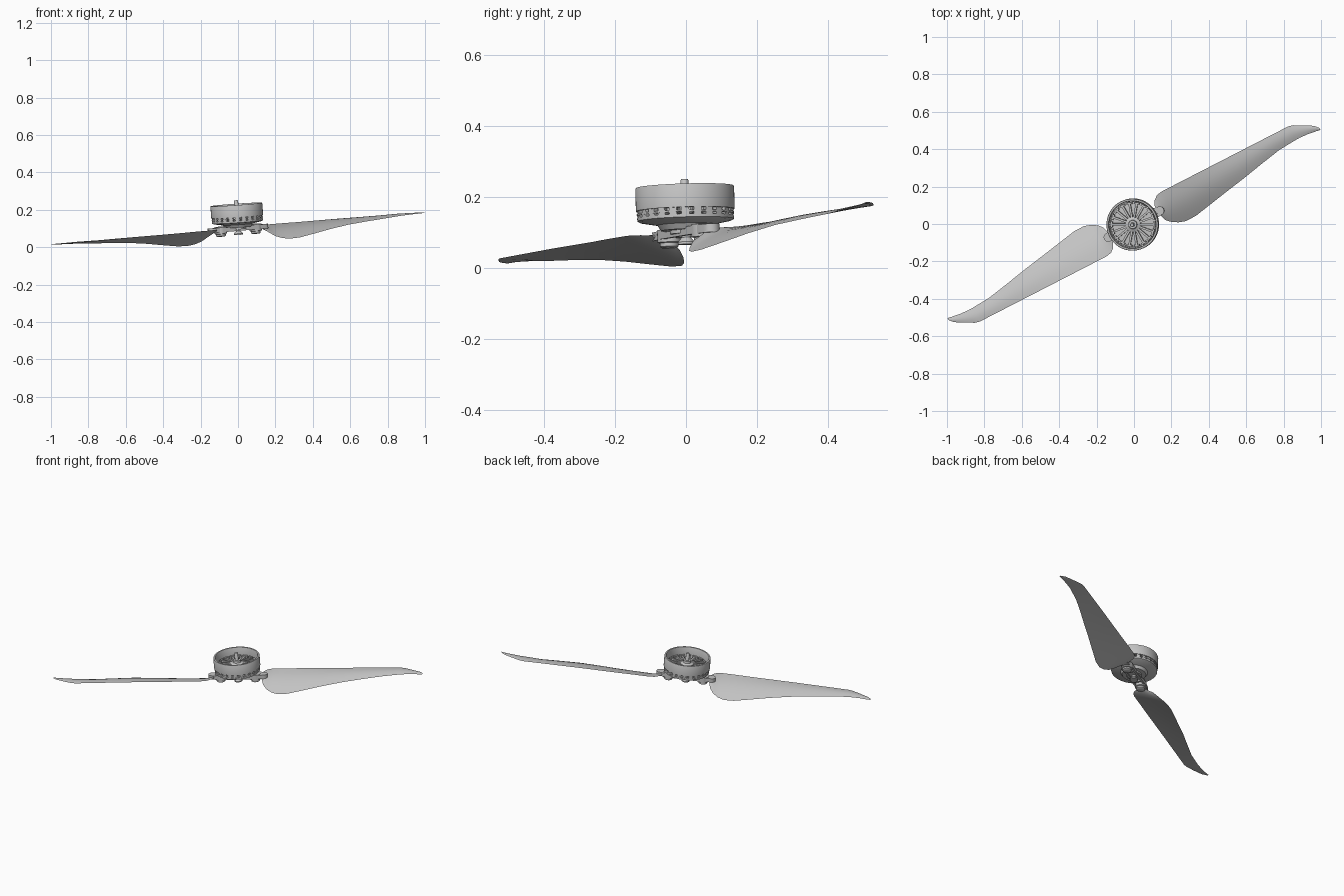
import bpy, bmesh, math
from mathutils import Matrix, Vector

cube = bpy.data.objects.get("Cube")
if cube:
    bpy.data.objects.remove(cube)

grey = bpy.data.materials.new("plain_grey")
grey.use_nodes = True
grey.diffuse_color = (0.55, 0.55, 0.55, 1)
grey.node_tree.nodes["Principled BSDF"].inputs["Base Color"].default_value = grey.diffuse_color

# The whole unit leans slightly about a pivot at blade height
pivot = Vector((0, 0, 0.1))
lean = Vector((0, 0, 1)).rotation_difference(Vector((-0.07, -0.03, 1))).to_matrix().to_4x4()
TILT = Matrix.Translation(pivot) @ lean @ Matrix.Translation(-pivot)
SPAN = Matrix.Rotation(math.radians(27.2), 4, 'Z')


def finish(name, bm, matrix=Matrix()):
    bmesh.ops.recalc_face_normals(bm, faces=bm.faces)
    bm.transform(TILT @ matrix)
    mesh = bpy.data.meshes.new(name)
    bm.to_mesh(mesh)
    bm.free()
    mesh.materials.append(grey)
    obj = bpy.data.objects.new(name, mesh)
    bpy.context.collection.objects.link(obj)
    bpy.ops.object.select_all(action='DESELECT')
    obj.select_set(True)
    bpy.context.view_layer.objects.active = obj
    bpy.ops.object.shade_smooth_by_angle(angle=math.radians(35))
    return obj


def bridge(bm, a, b):
    n = len(a)
    for i in range(n):
        j = (i + 1) % n
        bm.faces.new((a[i], a[j], b[j], b[i]))


def lathe(name, profile, closed=False, sides=64, matrix=Matrix()):
    """Turn (radius, height) pairs around z; cap the ends, or close the section."""
    bm = bmesh.new()
    rings = []
    for r, z in profile:
        rings.append([bm.verts.new((r * math.cos(k * math.tau / sides),
                                    r * math.sin(k * math.tau / sides), z))
                      for k in range(sides)])
    for a, b in zip(rings, rings[1:]):
        bridge(bm, a, b)
    if closed:
        bridge(bm, rings[-1], rings[0])
    else:
        bm.faces.new(rings[0])
        bm.faces.new(rings[-1])
    return finish(name, bm, matrix)


def add_box(bm, centre, size, turn=Matrix()):
    m = turn @ Matrix.Translation(centre) @ Matrix.Diagonal((*size, 1))
    bmesh.ops.create_cube(bm, size=1, matrix=m)


def link_plate(name, x0, x1, r0, r1, z0, z1, matrix):
    """Flat plate with a round nose at each end."""
    bm = bmesh.new()
    steps = 12
    outline = []
    for x, r, start in ((x1, r1, -0.5), (x0, r0, 0.5)):
        for k in range(steps + 1):
            a = math.pi * (start + k / steps)
            outline.append((x + r * math.cos(a), r * math.sin(a)))
    low = [bm.verts.new((x, y, z0)) for x, y in outline]
    high = [bm.verts.new((x, y, z1)) for x, y in outline]
    bridge(bm, low, high)
    bm.faces.new(low)
    bm.faces.new(high)
    return finish(name, bm, matrix)


# Rotor can: open thin wall with a rounded rim
lathe("rotor_can", [(0.139, 0.163), (0.139, 0.225), (0.137, 0.229), (0.128, 0.229),
                    (0.126, 0.225), (0.126, 0.163)], closed=True)

# Magnet blocks and vent band under the can
bm = bmesh.new()
count = 24
for k in range(count):
    turn = Matrix.Rotation(k * math.tau / count, 4, 'Z')
    add_box(bm, (0.128, 0, 0.152), (0.014, 0.022, 0.024), turn)
finish("vent_blocks", bm)
lathe("vent_ring", [(0.137, 0.15), (0.137, 0.155), (0.12, 0.155), (0.12, 0.15)], closed=True)

# Motor base dish
lathe("motor_base", [(0.12, 0.146), (0.136, 0.144), (0.136, 0.135), (0.128, 0.131),
                     (0.08, 0.122), (0.07, 0.106)])

# Stator arms with widened ends
bm = bmesh.new()
arms = 18
for k in range(arms):
    turn = Matrix.Rotation(k * math.tau / arms, 4, 'Z')
    add_box(bm, (0.07, 0, 0.166), (0.085, 0.011, 0.03), turn)
    add_box(bm, (0.114, 0, 0.166), (0.01, 0.03, 0.036), turn)
finish("stator_arms", bm)

# Centre bearing, collar and shaft
lathe("bearing_hub", [(0.04, 0.14), (0.04, 0.185), (0.024, 0.192), (0.022, 0.205)], sides=32)
lathe("shaft", [(0.011, 0.1), (0.011, 0.248), (0.009, 0.251)], sides=24)

# Folding hub: bolt and yoke rails
lathe("hub_bolt", [(0.024, 0.066), (0.024, 0.073), (0.013, 0.086), (0.013, 0.112)], sides=24)
bm = bmesh.new()
for side in (-1, 1):
    add_box(bm, (0, side * 0.027, 0.1), (0.21, 0.012, 0.024))
    add_box(bm, (side * 0.055, 0, 0.1), (0.014, 0.06, 0.02))
finish("yoke_rails", bm, SPAN)
lathe("yoke_disc", [(0.045, 0.096), (0.045, 0.112)], sides=32)

# Blade stations: span, upper edge, lower edge, their heights, thickness
stations = [
    (0.143, 0.035, -0.015, 0.102, 0.088, 0.014),
    (0.157, 0.062, -0.058, 0.104, 0.065, 0.013),
    (0.18, 0.081, -0.082, 0.105, 0.045, 0.012),
    (0.212, 0.087, -0.101, 0.105, 0.032, 0.012),
    (0.25, 0.087, -0.113, 0.105, 0.026, 0.012),
    (0.31, 0.087, -0.112, 0.105, 0.028, 0.011),
    (0.41, 0.087, -0.093, 0.104, 0.042, 0.01),
    (0.52, 0.087, -0.072, 0.104, 0.058, 0.009),
    (0.64, 0.087, -0.05, 0.104, 0.072, 0.008),
    (0.76, 0.087, -0.025, 0.103, 0.08, 0.008),
    (0.875, 0.087, -0.003, 0.102, 0.086, 0.007),
    (0.975, 0.087, 0.004, 0.101, 0.093, 0.007),
    (1.0, 0.081, 0.005, 0.101, 0.094, 0.007),
    (1.05, 0.055, 0.002, 0.1, 0.096, 0.006),
    (1.1, 0.026, -0.005, 0.1, 0.097, 0.005),
    (1.12, 0.003, -0.009, 0.1, 0.099, 0.003),
]


def blade(name, matrix):
    bm = bmesh.new()
    cuts = 8
    rings = []
    for s, ta, tb, za, zb, thick in stations:
        ring = []
        for k in range(2 * cuts):
            over = k < cuts
            f = k / cuts if over else 2 - k / cuts
            bulge = math.sin(math.pi * f)
            camber = 0.04 * (ta - tb) * bulge
            z = za + (zb - za) * f + camber + (0.5 if over else -0.5) * thick * bulge
            ring.append(bm.verts.new((s, ta + (tb - ta) * f, z)))
        rings.append(ring)
    for a, b in zip(rings, rings[1:]):
        bridge(bm, a, b)
    bm.faces.new(rings[0])
    bm.faces.new(rings[-1])
    return finish(name, bm, matrix)


# Both blades with their root lugs and pivot pins
for side, turn in (("left", 0), ("right", math.pi)):
    place = Matrix.Rotation(turn, 4, 'Z') @ SPAN
    blade(side + "_blade", place)
    link_plate(side + "_blade_lug", 0.105, 0.155, 0.03, 0.024, 0.088, 0.112, place)
    lathe(side + "_pivot_pin", [(0.02, 0.064), (0.026, 0.068), (0.026, 0.078), (0.033, 0.08),
                                (0.033, 0.115), (0.015, 0.118)],
          sides=24, matrix=place @ Matrix.Translation((0.105, 0, 0)))
